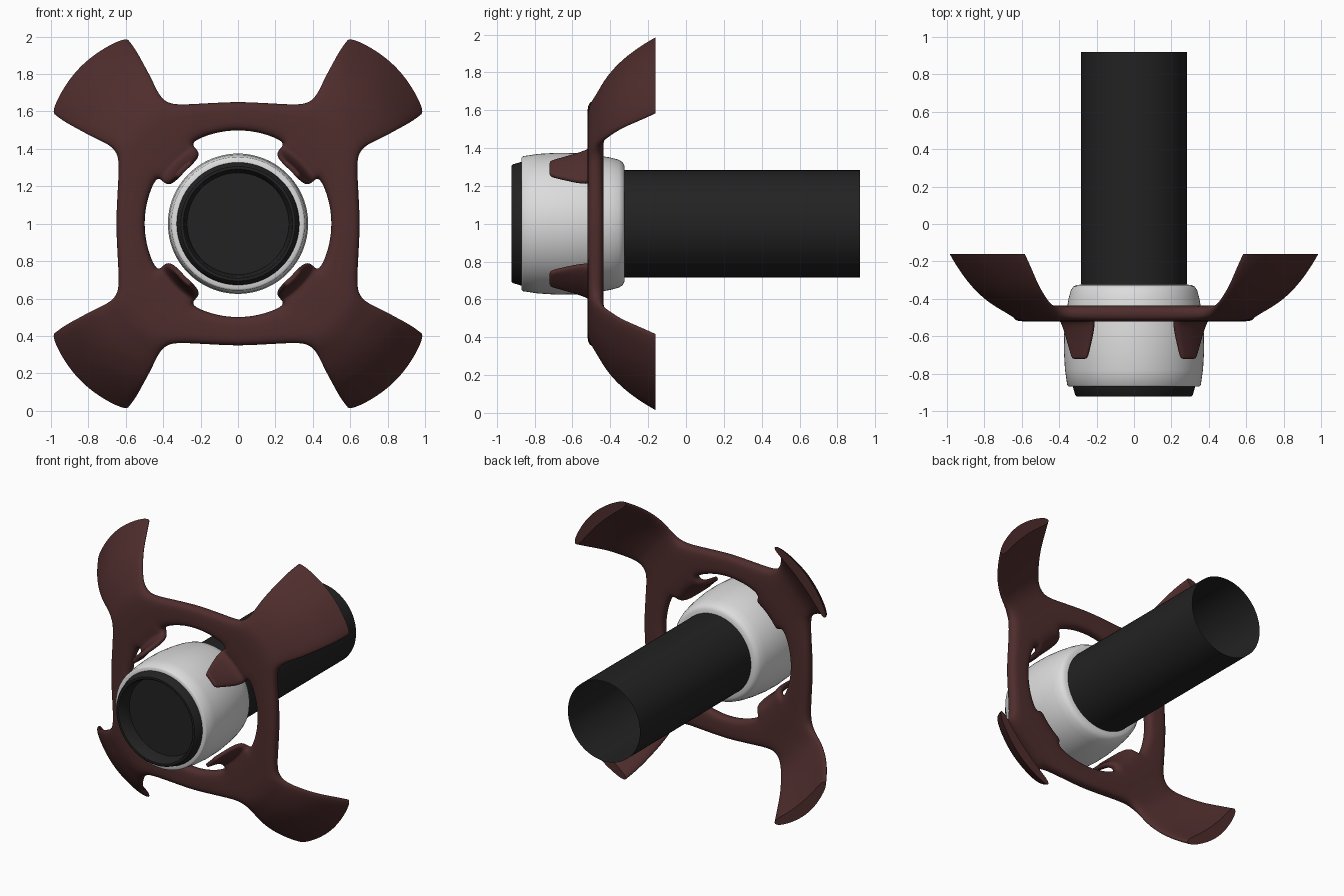
import bpy, bmesh, math

if "Cube" in bpy.data.objects:
    bpy.data.objects.remove(bpy.data.objects["Cube"])


def material(name, color):
    m = bpy.data.materials.new(name)
    m.diffuse_color = (*color, 1)
    m.use_nodes = True
    m.node_tree.nodes["Principled BSDF"].inputs["Base Color"].default_value = m.diffuse_color
    return m


BROWN = material("dark brown", (0.078, 0.026, 0.026))
WHITE = material("light grey", (0.72, 0.72, 0.72))
BLACK = material("black", (0.016, 0.016, 0.016))


def finish(name, bm, mat, angle=40):
    me = bpy.data.meshes.new(name)
    bm.to_mesh(me)
    bm.free()
    me.materials.append(mat)
    ob = bpy.data.objects.new(name, me)
    bpy.context.collection.objects.link(ob)
    bpy.ops.object.select_all(action='DESELECT')
    bpy.context.view_layer.objects.active = ob
    ob.select_set(True)
    bpy.ops.object.shade_smooth_by_angle(angle=math.radians(angle))
    return ob


def lathe(name, profile, mat, n=96, angle=40):
    """Spin (radius, y) points, listed front to back, around the y axis at z = 1."""
    bm = bmesh.new()
    rings = []
    for r, y in profile:
        if r == 0:
            rings.append([bm.verts.new((0, y, 1))] * n)
        else:
            rings.append([bm.verts.new((r * math.cos(2 * math.pi * i / n), y,
                                        1 + r * math.sin(2 * math.pi * i / n))) for i in range(n)])
    for a, b in zip(rings, rings[1:]):
        for i in range(n):
            k = (i + 1) % n
            f = list(dict.fromkeys((a[i], b[i], b[k], a[k])))
            bm.faces.new(f)
    bmesh.ops.recalc_face_normals(bm, faces=bm.faces[:])
    return finish(name, bm, mat, angle)


# Barrel tube, open at the back
lathe("barrel_tube", [(0.283, -0.36), (0.283, 0.92)], BLACK)

# Rounded pale housing
lathe("housing", [(0.31, -0.865), (0.348, -0.87), (0.357, -0.862), (0.369, -0.78), (0.375, -0.68),
                  (0.373, -0.58), (0.363, -0.48), (0.35, -0.40), (0.338, -0.355), (0.325, -0.335),
                  (0.308, -0.326), (0.28, -0.324)], WHITE, angle=60)

# Front cap with recessed face
lathe("front_cap", [(0, -0.83), (0.272, -0.83), (0.285, -0.915), (0.292, -0.922), (0.306, -0.922),
                    (0.314, -0.915), (0.33, -0.86)], BLACK)

# Claw frame cage: ring, four swept paddles and four inner hooks
PHI = [-45, -35, -25, -14.5, -7.25, 0, 7.25, 14.5, 25, 35, 45]
OUTER = {45: 0.655, 35: 0.66, 25: 0.685, 14.5: 0.74, 7.25: 0.74, 0: 0.74}
# hook rows: radius, half width, y, thickness
HOOK = [(0.412, 0.05, -0.722, 0.35), (0.414, 0.063, -0.70, 0.35), (0.42, 0.092, -0.62, 0.4),
        (0.432, 0.122, -0.535, 0.5), (0.455, 0.128, -0.487, 0.7)]
# paddle rows: distance, half width, y
ARM = [(0.82, 0.195, -0.453), (0.90, 0.225, -0.415), (1.0, 0.252, -0.342),
       (1.08, 0.275, -0.255), (1.15, 0.286, -0.168), (1.21, 0.288, -0.08)]

bm = bmesh.new()
layer = bm.verts.layers.deform.verify()


def point(turn, u, v, y, w):
    c, s = math.cos(turn), math.sin(turn)
    p = bm.verts.new((u * c - v * s, y, 1 + u * s + v * c))
    p[layer][0] = w
    return p


for q in range(4):
    turn = math.radians(45 + 90 * q)
    columns = []
    for phi in PHI:
        a = math.radians(phi)
        c = phi / 14.5
        arm = abs(c) <= 1
        col = []
        if arm:
            for r, w, y, t in HOOK:
                v = c * w
                col.append(point(turn, math.sqrt(r * r - v * v), v, y, t))
        for k in (0, 0.5, 1):
            r = 0.498 + (OUTER[abs(phi)] - 0.498) * k
            col.append(point(turn, r * math.cos(a), r * math.sin(a), -0.478, 1))
        if arm:
            for s, w, y in ARM:
                v = c * w
                col.append(point(turn, s - 0.6 * v * v, v, y, 0.78 - 0.36 * abs(c) ** 1.5))
        columns.append((arm, col))
    for (arm_a, a), (arm_b, b) in zip(columns, columns[1:]):
        if not (arm_a and arm_b):
            n = len(HOOK)
            a = a[n:n + 3] if arm_a else a
            b = b[n:n + 3] if arm_b else b
        for i in range(len(a) - 1):
            bm.faces.new((a[i], a[i + 1], b[i + 1], b[i]))

# Weld the quadrants, thicken by weight and smooth
bmesh.ops.remove_doubles(bm, verts=bm.verts[:], dist=0.0005)
bmesh.ops.recalc_face_normals(bm, faces=bm.faces[:])
cage = finish("claw_cage", bm, BROWN)
if "thickness" not in cage.vertex_groups:
    cage.vertex_groups.new(name="thickness")
sol = cage.modifiers.new("thickness", 'SOLIDIFY')
sol.thickness = 0.085
sol.offset = 0
sol.vertex_group = "thickness"
sub = cage.modifiers.new("smooth", 'SUBSURF')
sub.levels = sub.render_levels = 3

# Trim the paddle tips flat
bpy.context.view_layer.update()
solid = bpy.data.meshes.new_from_object(cage.evaluated_get(bpy.context.evaluated_depsgraph_get()))
bpy.data.objects.remove(cage)
bm = bmesh.new()
bm.from_mesh(solid)
bmesh.ops.bisect_plane(bm, geom=bm.verts[:] + bm.edges[:] + bm.faces[:],
                       plane_co=(0, -0.16, 0), plane_no=(0, 1, 0), clear_outer=True)
bmesh.ops.holes_fill(bm, edges=[e for e in bm.edges if e.is_boundary], sides=0)
bmesh.ops.recalc_face_normals(bm, faces=bm.faces[:])
finish("claw_frame", bm, BROWN, 45)
